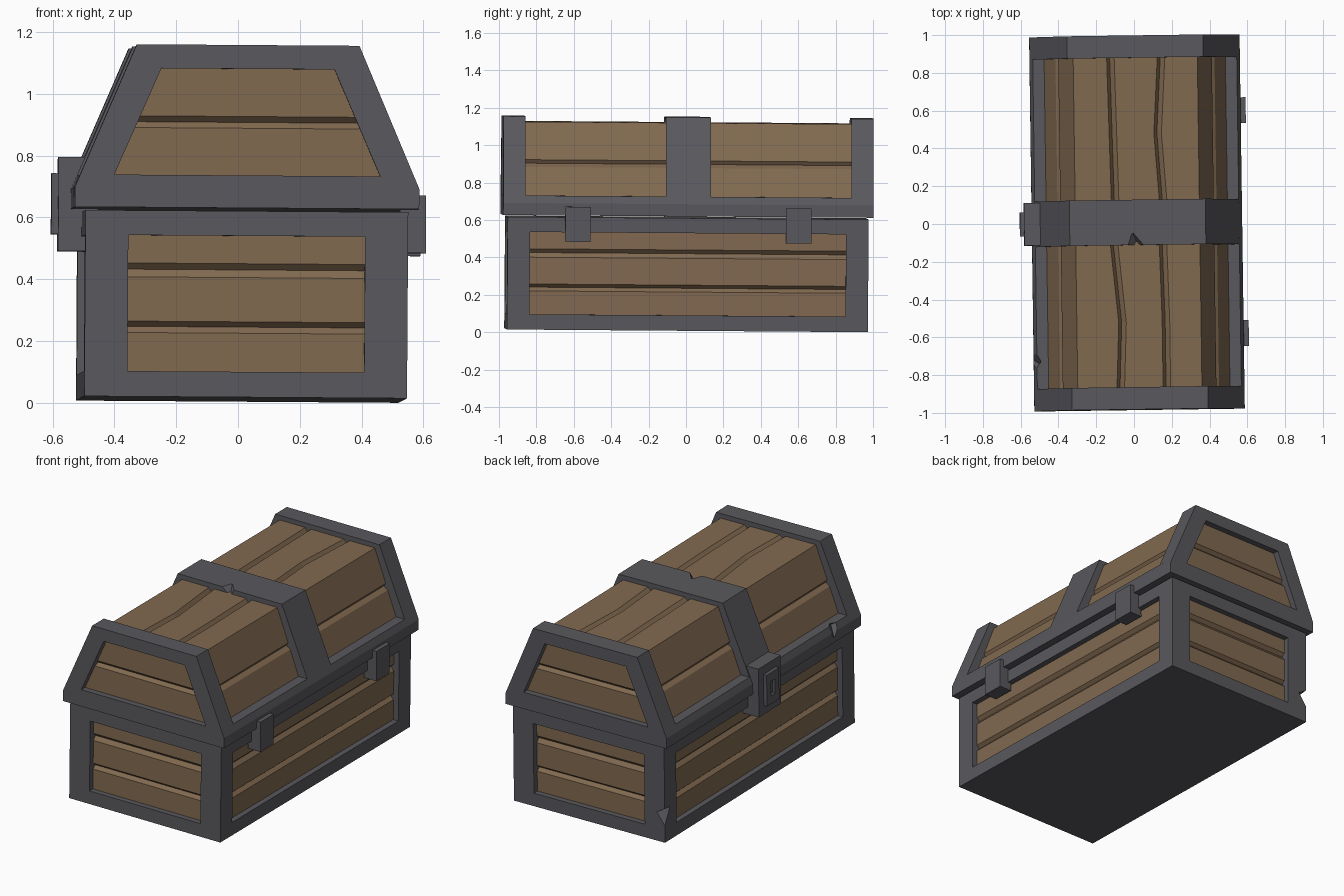
import bpy, bmesh, math
from mathutils import Matrix, Vector, Euler

if "Cube" in bpy.data.objects:
    bpy.data.objects.remove(bpy.data.objects["Cube"])


def material(name, rgb):
    m = bpy.data.materials.new(name)
    m.diffuse_color = (*rgb, 1)
    m.use_nodes = True
    m.node_tree.nodes["Principled BSDF"].inputs["Base Color"].default_value = m.diffuse_color
    return m


WOOD = material("brown wood", (0.22, 0.142, 0.08))
IRON = material("dark iron", (0.1, 0.1, 0.112))

# The whole chest sits very slightly askew
TILT = Matrix.Translation((0.011, 0, -0.007)) @ Euler((-0.0075, 0.007, 0.014)).to_matrix().to_4x4()


def add(name, bm, mat, fix=True):
    if fix:
        bmesh.ops.recalc_face_normals(bm, faces=bm.faces)
    bm.transform(TILT)
    me = bpy.data.meshes.new(name)
    bm.to_mesh(me)
    bm.free()
    if mat:
        me.materials.append(mat)
    ob = bpy.data.objects.new(name, me)
    bpy.context.collection.objects.link(ob)
    return ob


def prism(profile, y0, y1):
    """Closed (x, z) profile extruded along y."""
    bm = bmesh.new()
    a = [bm.verts.new((x, y0, z)) for x, z in profile]
    b = [bm.verts.new((x, y1, z)) for x, z in profile]
    n = len(profile)
    bm.faces.new(a)
    bm.faces.new(b[::-1])
    for i in range(n):
        bm.faces.new((a[i], b[i], b[(i + 1) % n], a[(i + 1) % n]))
    bmesh.ops.recalc_face_normals(bm, faces=bm.faces)
    bm.normal_update()
    return bm


def box(x0, x1, y0, y1, z0, z1):
    return prism([(x0, z0), (x1, z0), (x1, z1), (x0, z1)], y0, y1)


def recess(bm, normal, place, depth):
    """Cut a sunken panel into the face looking along normal."""
    d = Vector(normal)
    bm.normal_update()
    bm.faces.ensure_lookup_table()
    f = max((f for f in bm.faces if f.normal.dot(d) > 0.9), key=lambda f: f.calc_center_median().dot(d))
    bmesh.ops.inset_individual(bm, faces=[f], thickness=0.005)
    for v in f.verts:
        v.co = place(v.co)
    new = bmesh.ops.extrude_discrete_faces(bm, faces=[f])["faces"][0]
    for v in new.verts:
        v.co -= d * depth


def loft(rings):
    """Stack of rectangles given as (z, half x, half y)."""
    bm = bmesh.new()
    loops = [[bm.verts.new((sx * hx, sy * hy, z)) for sx, sy in ((-1, -1), (1, -1), (1, 1), (-1, 1))]
             for z, hx, hy in rings]
    for a, b in zip(loops, loops[1:]):
        for i in range(4):
            j = (i + 1) % 4
            bm.faces.new((a[i], a[j], b[j], b[i]))
    bm.faces.new(loops[0][::-1])
    bm.faces.new(loops[-1])
    return bm


def chip(target, loc, rot, size):
    """Knock a small wedge out of an iron part."""
    bm = bmesh.new()
    bmesh.ops.create_cube(bm, size=1)
    bm.transform(Matrix.LocRotScale(Vector(loc), Euler([math.radians(a) for a in rot]), Vector(size)))
    cutter = add(target.name + "_chip_cutter", bm, IRON)
    cutter.hide_render = True
    cutter.hide_viewport = True
    cutter.display_type = 'WIRE'
    mod = target.modifiers.new("chip", 'BOOLEAN')
    mod.operation = 'DIFFERENCE'
    mod.solver = 'EXACT'
    mod.object = cutter


def sgn(a, v):
    return math.copysign(v, a)


# Body frame with four sunken panels
bm = box(-0.522, 0.522, -0.965, 0.965, 0.018, 0.62)
zz = lambda z: 0.1 if z < 0.3 else 0.54
for s in (-1, 1):
    recess(bm, (0, s, 0), lambda c: Vector((sgn(c.x, 0.383), c.y, zz(c.z))), 0.07)
    recess(bm, (s, 0, 0), lambda c: Vector((c.x, sgn(c.y, 0.845), zz(c.z))), 0.07)
body = add("body_frame", bm, IRON)
chip(body, (-0.537, 0.98, 0.19), (25, 20, 45), (0.09, 0.09, 0.09))

# Body planks, with V grooves all round
G = 0.02
levels = [(0.06, 0), (0.225, 0), (0.245, G), (0.262, 0), (0.405, 0), (0.43, G), (0.45, 0), (0.58, 0)]
add("body_planks", loft([(z, 0.487 - g, 0.93 - g) for z, g in levels]), WOOD)

# Lid planks, sloped sides and ends
slope = lambda z: 0.48 - (z - 0.735) * 0.385
levels = [(0.68, 0), (0.888, 0), (0.907, G), (0.926, 0), (1.1, 0)]
add("lid_planks", loft([(z, slope(z) - g, 0.952 - g) for z, g in levels]), WOOD)

# Lid top planks, split by two wavering grooves on each half
TOP, LOW = 1.128, 1.104
halves = {
    "front": [(-0.9, -0.10, 0.145), (-0.53, -0.085, 0.145), (-0.1, -0.125, 0.135)],
    "back": [(0.1, -0.115, 0.14), (0.47, -0.122, 0.115), (0.9, -0.13, 0.14)],
}
for side, stations in halves.items():
    bm = bmesh.new()
    rows = []
    for y, a, b in stations:
        pts = [(-slope(1.1), 1.1), (-slope(TOP), TOP)]
        for g in (a, b):
            pts += [(g - 0.022, TOP), (g - 0.006, LOW), (g + 0.018, TOP)]
        pts += [(slope(TOP), TOP), (slope(1.1), 1.1)]
        rows.append([bm.verts.new((x, y, z)) for x, z in pts])
    for r, q in zip(rows, rows[1:]):
        for j in range(len(r) - 1):
            bm.faces.new((r[j], r[j + 1], q[j + 1], q[j]))
    add("lid_top_planks_" + side, bm, WOOD, fix=False)

# Lid iron: base band, end rims with sunken panels, centre strap
band = [(-0.557, 0.63), (0.557, 0.63), (0.557, 0.695), (0.54, 0.735), (-0.54, 0.735), (-0.557, 0.695)]
arch = [(-0.557, 0.63), (0.557, 0.63), (0.557, 0.695), (0.36, 1.157), (-0.36, 1.157), (-0.557, 0.695)]
lid_band = add("lid_band", prism(band, -0.9, 0.9), IRON)
chip(lid_band, (-0.575, -0.72, 0.725), (35, 20, 30), (0.08, 0.08, 0.08))


def opening(c):
    x, z = (0.43, 0.735) if c.z < 0.66 else (0.41, 0.781) if c.z < 0.8 else (0.28, 1.08)
    return Vector((sgn(c.x, x), c.y, z))


for s, side in ((-1, "front"), (1, "back")):
    bm = prism(arch, *sorted((s * 0.872, s * 0.99)))
    recess(bm, (0, s, 0), opening, 0.07)
    add("lid_rim_" + side, bm, IRON)

strap = add("lid_strap", prism(arch, -0.12, 0.12), IRON)
chip(strap, (-0.02, -0.125, 1.175), (35, 25, 40), (0.09, 0.09, 0.07))

# Hinges on the right side
for y, side in ((-0.59, "front"), (0.59, "back")):
    add("hinge_" + side, box(0.5, 0.584, y - 0.068, y + 0.068, 0.49, 0.677), IRON)

# Latch block and keyhole plate on the left side
add("latch", box(-0.598, -0.47, -0.113, 0.113, 0.493, 0.798), IRON)
bm = box(-0.62, -0.59, -0.063, 0.063, 0.548, 0.745)
recess(bm, (-1, 0, 0), lambda c: Vector((c.x, sgn(c.y, 0.022), 0.6 if c.z < 0.64 else 0.69)), 0.018)
add("keyhole_plate", bm, IRON)
